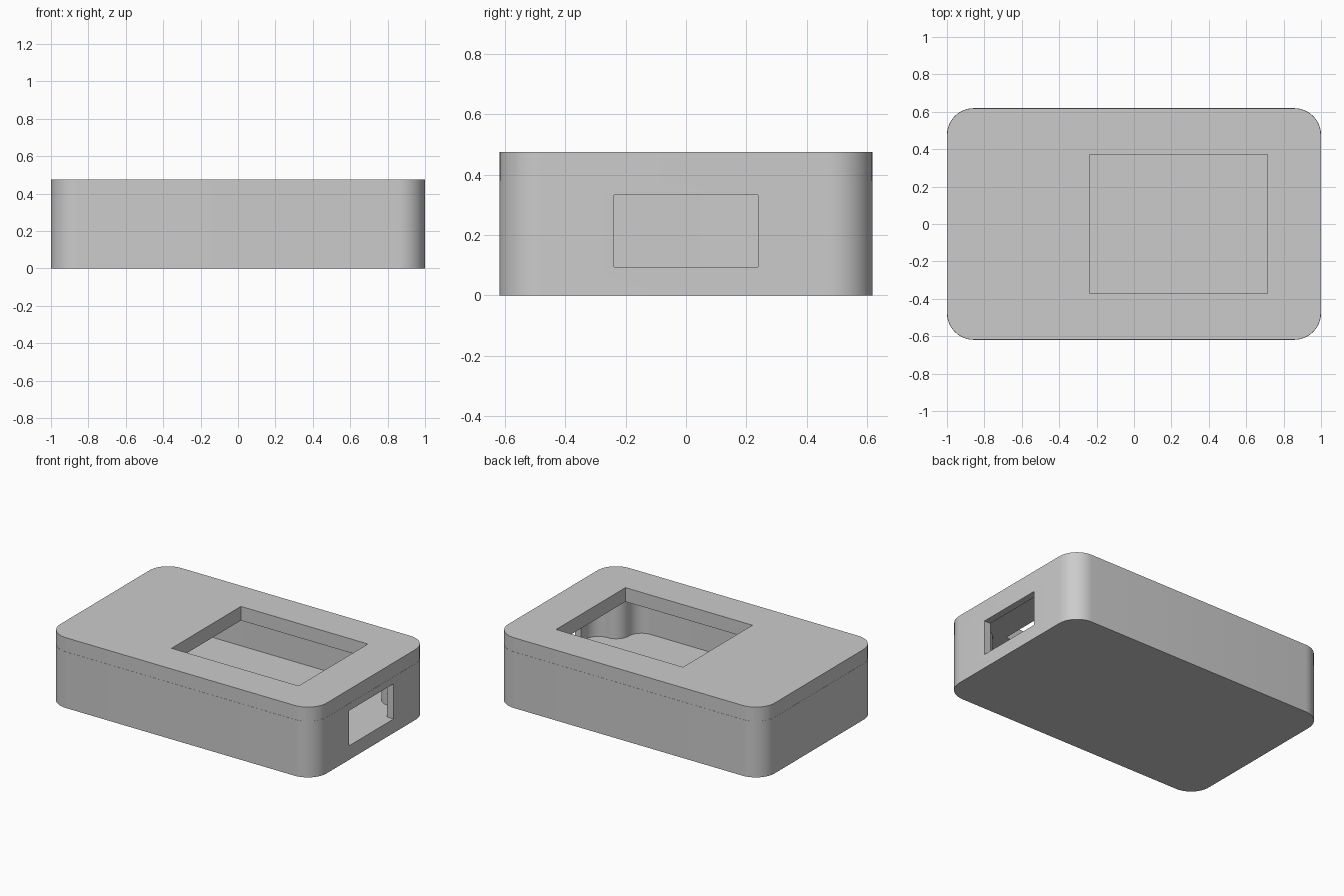
import bpy
import bmesh
from math import cos, sin, pi, radians

old = bpy.data.objects.get("Cube")
if old:
    bpy.data.objects.remove(old, do_unlink=True)

U = 1 / 21                      # one design unit: the case is 42 x 26 x 10 units
HX, HY, H = 21 * U, 13 * U, 10 * U
FLOOR, SEAM = 2 * U, 8 * U
STEPS = 12

grey = bpy.data.materials.new("light_grey")
grey.use_nodes = True
grey.diffuse_color = (0.6, 0.6, 0.6, 1)
grey.node_tree.nodes["Principled BSDF"].inputs["Base Color"].default_value = (0.6, 0.6, 0.6, 1)


def arc(cx, cy, r, start, end):
    """Points along an arc, angles in degrees."""
    angles = [radians(start + (end - start) * i / STEPS) for i in range(STEPS + 1)]
    return [(cx + r * cos(a), cy + r * sin(a)) for a in angles]


def four_corners(corner):
    """Mirror the +x +y corner path into a closed counter-clockwise outline."""
    outline = []
    for sx, sy in ((1, 1), (-1, 1), (-1, -1), (1, -1)):
        path = [(sx * x, sy * y) for x, y in corner]
        for p in path if sx * sy > 0 else path[::-1]:
            if not outline or abs(p[0] - outline[-1][0]) + abs(p[1] - outline[-1][1]) > 1e-5:
                outline.append(p)
    return outline


def prism(name, outline, z0, z1):
    """Extrude a flat outline upward."""
    bm = bmesh.new()
    face = bm.faces.new([bm.verts.new((x, y, z0)) for x, y in outline])
    top = bmesh.ops.extrude_face_region(bm, geom=[face])["geom"]
    for v in top:
        if isinstance(v, bmesh.types.BMVert):
            v.co.z = z1
    bmesh.ops.recalc_face_normals(bm, faces=bm.faces[:])
    mesh = bpy.data.meshes.new(name)
    bm.to_mesh(mesh)
    bm.free()
    mesh.materials.append(grey)
    obj = bpy.data.objects.new(name, mesh)
    bpy.context.collection.objects.link(obj)
    return obj


def box(name, x0, x1, y0, y1, z0, z1):
    return prism(name, [(x0, y0), (x1, y0), (x1, y1), (x0, y1)], z0, z1)


def cut(obj, cutter):
    """Subtract the cutter and remove it."""
    cutter.hide_render = True
    mod = obj.modifiers.new("cut", "BOOLEAN")
    mod.operation = "DIFFERENCE"
    mod.solver = "EXACT"
    mod.object = cutter
    bpy.context.view_layer.objects.active = obj
    bpy.ops.object.modifier_apply(modifier=mod.name)
    bpy.data.objects.remove(cutter, do_unlink=True)


def rounded_rect(inset):
    r = 3 * U
    return four_corners(arc(HX - r, HY - r, r - inset, 0, 90))


# Cavity outline: a rounded post in each corner, blended into the walls
px, py, r = HX - 3 * U, HY - 3 * U, 2 * U
cavity_corner = (arc(px, py - 2 * r, r, 0, 90)
                 + arc(px, py, r, 270, 180)
                 + arc(px - 2 * r, py, r, 0, 90))

# Lower case with its hollow and the connector port in the +x wall
case = prism("case_body", rounded_rect(0), 0, SEAM)
cut(case, prism("cavity_cutter", four_corners(cavity_corner), FLOOR, H))
cut(case, box("port_cutter", HX - 2 * U, HX + U, -5 * U, 5 * U, FLOOR, 7 * U))

# Lid with the display window
lid = prism("case_lid", rounded_rect(0.001), SEAM, H)
cut(lid, box("window_cutter", -5 * U, 15 * U, -7.8 * U, 7.8 * U, SEAM - U, H + U))

# Smooth the rounded walls, keep edges sharp
bpy.ops.object.select_all(action="DESELECT")
for obj in (case, lid):
    obj.select_set(True)
bpy.context.view_layer.objects.active = case
bpy.ops.object.shade_smooth_by_angle(angle=pi / 6)
